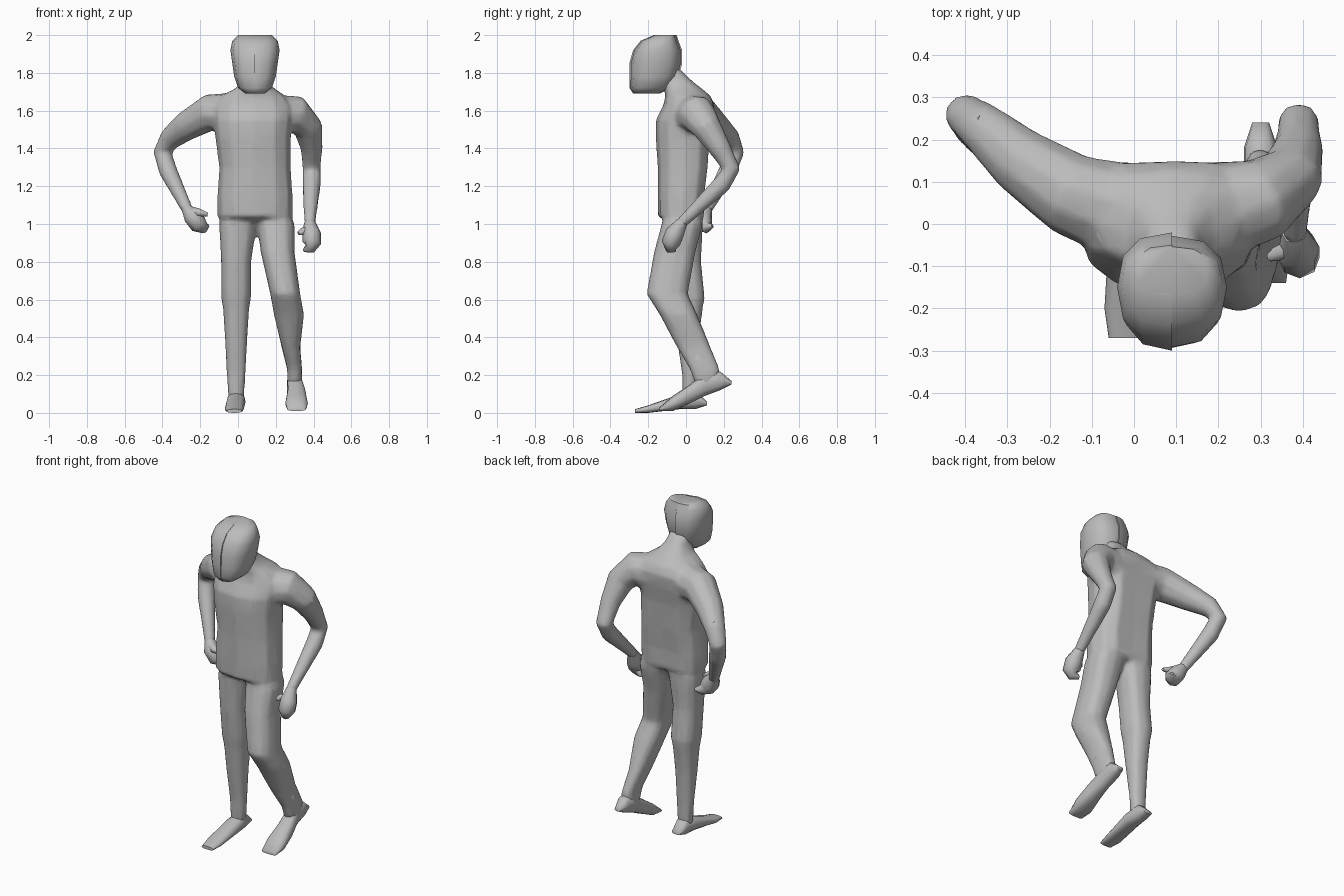
import bpy, bmesh
from math import sin, cos, pi, radians
from mathutils import Vector

cube = bpy.data.objects.get("Cube")
if cube:
    bpy.data.objects.remove(cube)

grey = bpy.data.materials.new("Clay grey")
grey.use_nodes = True
grey.diffuse_color = (.5, .5, .5, 1)
grey.node_tree.nodes["Principled BSDF"].inputs["Base Color"].default_value = grey.diffuse_color


def skin(name, rings):
    """Bridge rings of points into a closed, smooth-shaded part."""
    bm = bmesh.new()
    loops = [[bm.verts.new(point) for point in ring] for ring in rings]
    for lower, upper in zip(loops, loops[1:]):
        for i in range(len(lower)):
            bm.faces.new((lower[i - 1], lower[i], upper[i], upper[i - 1]))
    bm.faces.new(loops[0])
    bm.faces.new(loops[-1])
    bmesh.ops.recalc_face_normals(bm, faces=bm.faces)
    for face in bm.faces:
        face.smooth = True
    for edge in bm.edges:
        edge.smooth = edge.calc_face_angle(0) < radians(60)
    mesh = bpy.data.meshes.new(name)
    bm.to_mesh(mesh)
    bm.free()
    mesh.materials.append(grey)
    part = bpy.data.objects.new(name, mesh)
    bpy.context.collection.objects.link(part)
    return part


def rounded(value, power):
    """Square off a sine or cosine a little, keeping its sign."""
    return abs(value) ** power * (1 if value > 0 else -1)


def oval(x, y, z, wide, deep=0, tall=0, back=0, edge=1):
    """Cross-section, level if deep and upright if tall.
    Back grooves the spine; edge cuts the +x side off at that share of the width."""
    ring = []
    for i in range(12):
        angle = 2 * pi * i / 12
        across, along = rounded(cos(angle), .8), rounded(sin(angle), .8)
        groove = back if along > .99 else 0
        ring.append((x + wide * min(across, edge), y + deep * along - groove, z + tall * along))
    return ring


def joint(x, y, z, r):
    return Vector((x, y, z)), r


def limb(name, joints, sides=10):
    """Round tube through the joints, mitred in the plane of its bend."""
    points = [point for point, r in joints]
    middle = points[len(points) // 2]
    axis = (middle - points[0]).cross(points[-1] - middle).normalized()
    rings = []
    for k, (point, r) in enumerate(joints):
        ahead = points[min(k + 1, len(points) - 1)] - points[max(k - 1, 0)]
        u = axis.cross(ahead).normalized()
        w = ahead.normalized().cross(u)
        angles = [2 * pi * i / sides for i in range(sides)]
        rings.append([point + r * (u * cos(a) + w * sin(a)) for a in angles])
    return skin(name, rings)


# Head: a full core, and a slightly deeper right half that ends in a step
for name, grow, edge in (("head", .94, 1), ("right_half_of_head", 1, 0)):
    skin(name, [
        oval(x=.09, y=-.21, z=1.69, wide=.05, deep=.07 * grow, edge=edge),
        oval(x=.09, y=-.19, z=1.72, wide=.09, deep=.11 * grow, edge=edge),
        oval(x=.09, y=-.17, z=1.78, wide=.11, deep=.13 * grow, edge=edge),
        oval(x=.09, y=-.16, z=1.85, wide=.12, deep=.14 * grow, edge=edge),
        oval(x=.09, y=-.15, z=1.92, wide=.13, deep=.13 * grow, edge=edge),
        oval(x=.09, y=-.14, z=1.97, wide=.12, deep=.1 * grow, edge=edge),
        oval(x=.09, y=-.11, z=2, wide=.09, deep=.06 * grow, edge=edge),
    ])

# Torso and neck, grooved along the spine
torso = skin("body", [
    oval(x=.09, y=0, z=1.01, wide=.18, deep=.09, back=.02),
    oval(x=.09, y=-.02, z=1.04, wide=.2, deep=.13, back=.02),
    oval(x=.09, y=-.02, z=1.15, wide=.2, deep=.13, back=.02),
    oval(x=.09, y=-.01, z=1.3, wide=.19, deep=.14, back=.02),
    oval(x=.08, y=-.01, z=1.45, wide=.2, deep=.15, back=.02),
    oval(x=.08, y=0, z=1.55, wide=.21, deep=.16, back=.02),
    oval(x=.08, y=.02, z=1.63, wide=.21, deep=.14, back=.01),
    oval(x=.08, y=.01, z=1.68, wide=.17, deep=.12),
    oval(x=.09, y=-.02, z=1.72, wide=.1, deep=.1),
    oval(x=.09, y=-.05, z=1.76, wide=.07, deep=.08),
    oval(x=.09, y=-.1, z=1.82, wide=.06, deep=.07),
])

# Arms, from shoulder to wrist
right_arm = limb("right_arm", [
    joint(x=-.02, y=.03, z=1.58, r=.12),
    joint(x=-.15, y=.07, z=1.59, r=.1),
    joint(x=-.27, y=.15, z=1.52, r=.08),
    joint(x=-.36, y=.23, z=1.45, r=.06),
    joint(x=-.4, y=.26, z=1.38, r=.05),
    joint(x=-.37, y=.22, z=1.28, r=.05),
    joint(x=-.26, y=.1, z=1.06, r=.03),
])
left_arm = limb("left_arm", [
    joint(x=.18, y=.03, z=1.57, r=.12),
    joint(x=.31, y=.06, z=1.58, r=.1),
    joint(x=.37, y=.11, z=1.51, r=.08),
    joint(x=.39, y=.18, z=1.4, r=.06),
    joint(x=.39, y=.24, z=1.29, r=.05),
    joint(x=.39, y=.19, z=1.21, r=.05),
    joint(x=.38, y=-.03, z=1, r=.03),
])

# Straight right leg and bent left leg
right_leg = skin("right_leg", [
    oval(x=.01, y=-.01, z=1.1, wide=.08, deep=.08),
    oval(x=0, y=-.01, z=1, wide=.1, deep=.1),
    oval(x=-.01, y=-.01, z=.8, wide=.08, deep=.09),
    oval(x=-.01, y=.01, z=.61, wide=.08, deep=.09),
    oval(x=-.01, y=.01, z=.56, wide=.07, deep=.08),
    oval(x=-.01, y=.01, z=.4, wide=.06, deep=.06),
    oval(x=-.01, y=.02, z=.2, wide=.05, deep=.04),
    oval(x=-.01, y=.02, z=.05, wide=.04, deep=.04),
])
left_leg = skin("left_leg", [
    oval(x=.18, y=-.01, z=1.1, wide=.08, deep=.09),
    oval(x=.2, y=-.02, z=1, wide=.1, deep=.11),
    oval(x=.21, y=-.06, z=.85, wide=.09, deep=.11),
    oval(x=.25, y=-.1, z=.63, wide=.08, deep=.11),
    oval(x=.27, y=-.04, z=.52, wide=.08, deep=.1),
    oval(x=.28, y=.04, z=.35, wide=.05, deep=.09),
    oval(x=.3, y=.1, z=.23, wide=.04, deep=.08),
    oval(x=.3, y=.11, z=.15, wide=.04, deep=.06),
])

# Fuse torso and limbs into one skin, soften the joins, then thin out the faces
bpy.ops.object.select_all(action="DESELECT")
for part in (torso, right_arm, left_arm, right_leg, left_leg):
    part.select_set(True)
bpy.context.view_layer.objects.active = torso
bpy.ops.object.join()
fuse = torso.modifiers.new("Fuse", "REMESH")
fuse.mode = "VOXEL"
fuse.voxel_size = .012
fuse.use_smooth_shade = True
soften = torso.modifiers.new("Soften", "SMOOTH")
soften.iterations = 6
thin = torso.modifiers.new("Thin", "DECIMATE")
thin.ratio = .2

# Hands, with curled fingers and a pointed thumb
limb("right_hand", [
    joint(x=-.27, y=.11, z=1.08, r=.03),
    joint(x=-.24, y=.09, z=1.04, r=.05),
    joint(x=-.21, y=.09, z=1, r=.05),
    joint(x=-.18, y=.11, z=.98, r=.03),
    joint(x=-.16, y=.14, z=.99, r=.01),
], sides=8)
limb("right_thumb", [
    joint(x=-.23, y=.08, z=1.06, r=.03),
    joint(x=-.2, y=.06, z=1.06, r=.02),
    joint(x=-.16, y=.06, z=1.05, r=.01),
], sides=6)
limb("left_hand", [
    joint(x=.38, y=-.02, z=1.01, r=.03),
    joint(x=.39, y=-.06, z=.95, r=.05),
    joint(x=.39, y=-.08, z=.9, r=.05),
    joint(x=.38, y=-.08, z=.87, r=.03),
    joint(x=.35, y=-.06, z=.86, r=.01),
], sides=8)
limb("left_thumb", [
    joint(x=.38, y=-.05, z=.97, r=.02),
    joint(x=.34, y=-.07, z=.96, r=.02),
    joint(x=.32, y=-.08, z=.95, r=.01),
], sides=6)

# Feet, from heel to toe
skin("right_foot", [
    oval(x=-.01, y=.11, z=.05, wide=.03, tall=.01),
    oval(x=-.01, y=.05, z=.07, wide=.04, tall=.05),
    oval(x=-.01, y=-.03, z=.06, wide=.05, tall=.04),
    oval(x=-.02, y=-.2, z=.02, wide=.05, tall=.02),
    oval(x=-.02, y=-.27, z=.01, wide=.04, tall=.01),
])
skin("left_foot", [
    oval(x=.3, y=.24, z=.16, wide=.02, tall=.01),
    oval(x=.3, y=.18, z=.17, wide=.04, tall=.05),
    oval(x=.3, y=.1, z=.15, wide=.04, tall=.06),
    oval(x=.31, y=.02, z=.1, wide=.05, tall=.05),
    oval(x=.31, y=-.07, z=.05, wide=.06, tall=.04),
    oval(x=.31, y=-.14, z=.02, wide=.05, tall=.01),
])
